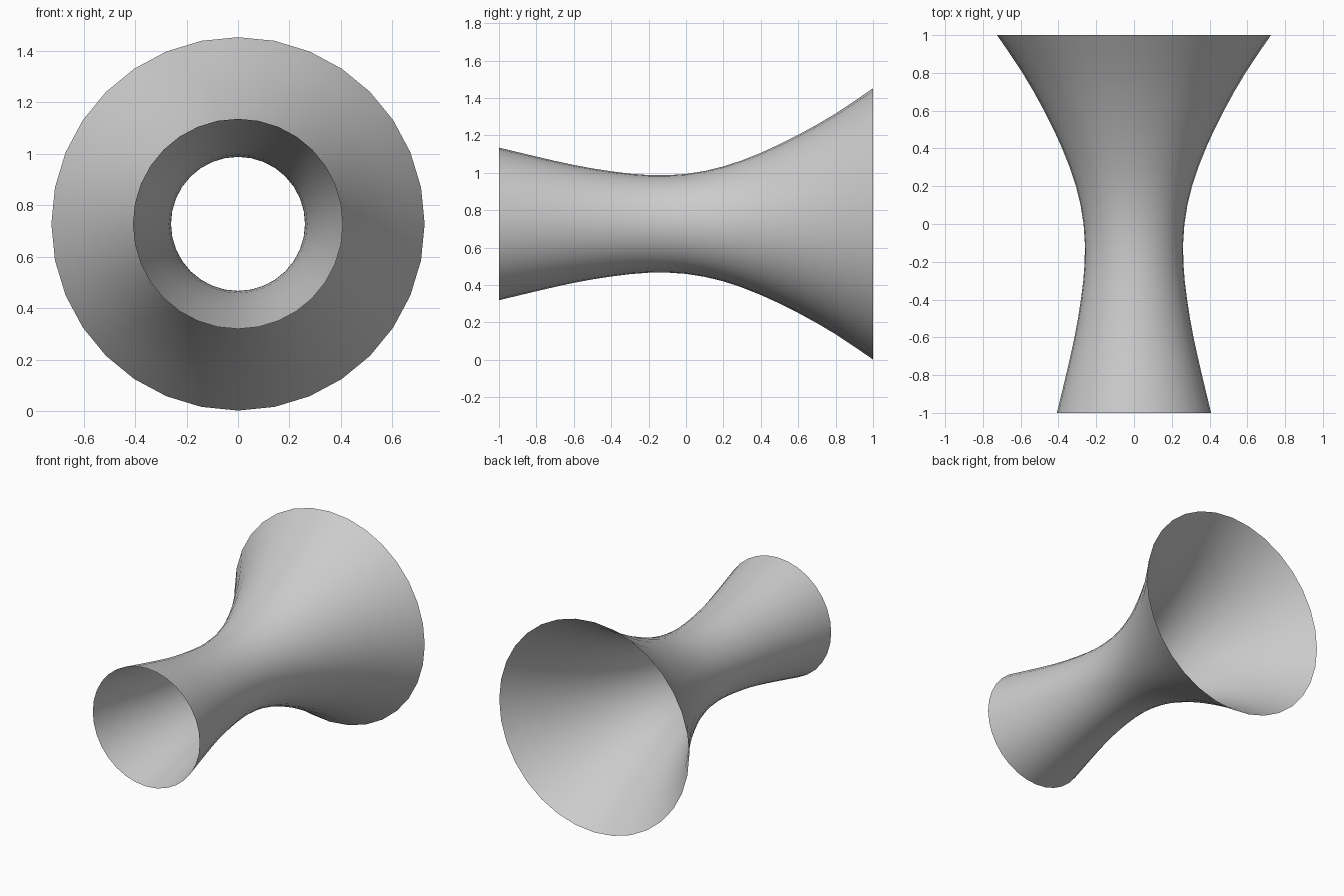
import bpy, bmesh, math
from mathutils import Matrix, Vector

if "Cube" in bpy.data.objects:
    bpy.data.objects.remove(bpy.data.objects["Cube"])

SIDES = 32
AXIS_HEIGHT = 0.727
# Radii at even steps from the narrow front mouth to the wide back mouth
RADII = [0.408, 0.36, 0.315, 0.281, 0.261, 0.267, 0.307, 0.38, 0.476, 0.59, 0.725]

grey = bpy.data.materials.new("light grey")
grey.use_nodes = True
colour = (0.6, 0.6, 0.6, 1)
grey.diffuse_color = colour
grey.node_tree.nodes["Principled BSDF"].inputs["Base Color"].default_value = colour


def smooth_profile(values, cuts=2):
    """Pass a smooth curve through the radii, giving (y, radius) points."""
    last = len(values) - 1
    points = []
    for i in range(last):
        a, b = values[i], values[i + 1]
        before = values[i - 1] if i else 2 * a - b
        after = values[i + 2] if i + 2 <= last else 2 * b - a
        for k in range(cuts):
            t = k / cuts
            r = a + t * (b - before) / 2
            r += t * t * (before - 2.5 * a + 2 * b - after / 2)
            r += t ** 3 * (1.5 * (a - b) + (after - before) / 2)
            points.append((2 * (i + t) / last - 1, r))
    return points + [(1, values[-1])]


# Open flared tube, a single sheet turned round the y axis
bm = bmesh.new()
verts = [bm.verts.new((0, y, r)) for y, r in smooth_profile(RADII)]
edges = [bm.edges.new(pair) for pair in zip(verts, verts[1:])]
bmesh.ops.spin(bm, geom=verts + edges, cent=(0, 0, 0), axis=(0, 1, 0),
               angle=math.tau, steps=SIDES, use_merge=True)
bmesh.ops.remove_doubles(bm, verts=bm.verts, dist=0.0001)
bm.normal_update()

# Turn the outside faces outwards
face = next(iter(bm.faces))
middle = face.calc_center_median()
if face.normal.dot(Vector((middle.x, 0, middle.z))) < 0:
    bmesh.ops.reverse_faces(bm, faces=bm.faces)
bmesh.ops.transform(bm, matrix=Matrix.Translation((0, 0, AXIS_HEIGHT)), verts=bm.verts)

mesh = bpy.data.meshes.new("flared_tube")
bm.to_mesh(mesh)
bm.free()
mesh.materials.append(grey)
for poly in mesh.polygons:
    poly.use_smooth = True
tube = bpy.data.objects.new("flared_tube", mesh)
bpy.context.collection.objects.link(tube)
